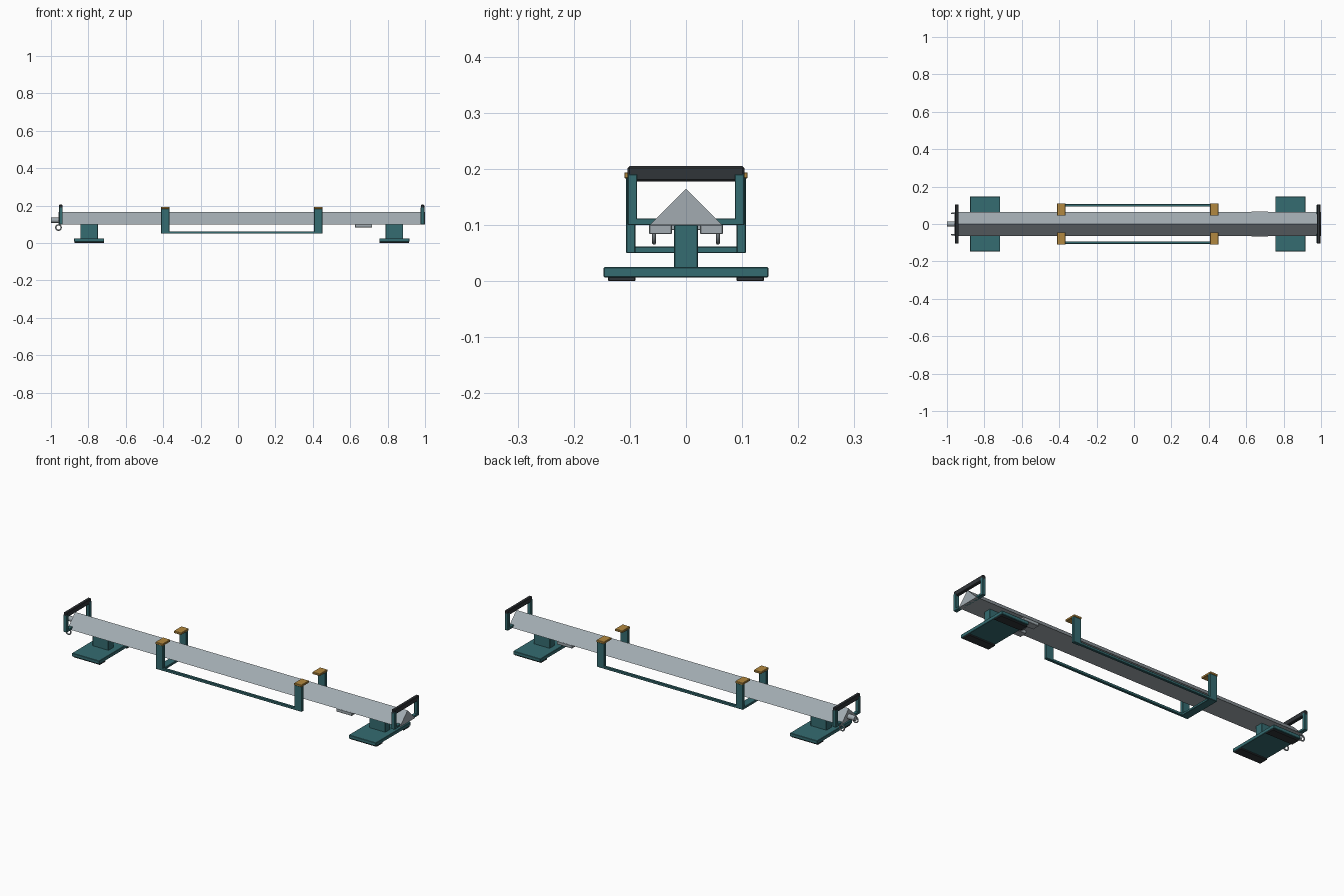
import bpy, math

if "Cube" in bpy.data.objects:
    bpy.data.objects.remove(bpy.data.objects["Cube"])


def mat(name, col):
    m = bpy.data.materials.new(name)
    m.diffuse_color = (*col, 1)
    m.use_nodes = True
    m.node_tree.nodes["Principled BSDF"].inputs["Base Color"].default_value = m.diffuse_color
    return m


TEAL = mat("teal_paint", (0.035, 0.15, 0.165))
DARK = mat("dark_rubber", (0.03, 0.035, 0.04))
GOLD = mat("amber_pad", (0.45, 0.25, 0.05))
GREY = mat("steel", (0.36, 0.41, 0.44))


def box(name, x, y, z, m, bevel=0.0015):
    """Box given by (min, max) ranges on each axis."""
    bpy.ops.mesh.primitive_cube_add(size=1, location=[sum(r) / 2 for r in (x, y, z)])
    o = bpy.context.object
    o.name = name
    o.scale = [abs(r[1] - r[0]) for r in (x, y, z)]
    bpy.ops.object.transform_apply(location=False, rotation=False, scale=True)
    o.data.materials.append(m)
    if bevel:
        b = o.modifiers.new("edge", 'BEVEL')
        b.width, b.segments = bevel, 1
    return o


def pair(name, x, y, z, m, bevel=0.0015):
    """Same box on both sides of the beam."""
    for s, side in ((-1, "front"), (1, "back")):
        box(f"{name}_{side}", x, sorted((s * y[0], s * y[1])), z, m, bevel)


def around(c, w):
    return (c - w / 2, c + w / 2)


MID = 0.02  # lengthwise centre of the beam assembly

# Triangular beam
prof = [(-0.065, 0.10), (0.065, 0.10), (0.0, 0.165)]
verts = [(x, y, z) for x in (MID - 0.98, MID + 0.98) for y, z in prof]
faces = [(2, 1, 0), (3, 4, 5)] + [(i, (i + 1) % 3, (i + 1) % 3 + 3, i + 3) for i in range(3)]
me = bpy.data.meshes.new("beam")
me.from_pydata(verts, [], [f[::-1] for f in faces])
me.materials.append(GREY)
beam = bpy.data.objects.new("beam", me)
bpy.context.collection.objects.link(beam)
bpy.context.view_layer.objects.active = beam
bpy.ops.object.select_all(action='DESELECT')
beam.select_set(True)
bpy.ops.object.mode_set(mode='EDIT')
bpy.ops.mesh.select_all(action='SELECT')
bpy.ops.mesh.normals_make_consistent(inside=False)
bpy.ops.object.mode_set(mode='OBJECT')

for s, end in ((-1, "left"), (1, "right")):
    # Foot: post, plate and rubber strips
    fx = MID + s * 0.816
    box(f"foot_post_{end}", around(fx, 0.094), (-0.021, 0.021), (0.022, 0.101), TEAL)
    box(f"foot_plate_{end}", around(fx, 0.16), (-0.147, 0.147), (0.007, 0.025), TEAL)
    pair(f"foot_rubber_{end}", around(fx, 0.158), (0.09, 0.139), (0, 0.008), DARK)

    # End handle: lower bar, uprights and dark grip
    hx = MID + s * 0.967
    box(f"handle_base_{end}", around(hx, 0.02), (-0.104, 0.104), (0.10, 0.112), TEAL)
    pair(f"handle_upright_{end}", around(hx, 0.02), (0.087, 0.104), (0.10, 0.191), TEAL)
    box(f"handle_grip_{end}", around(hx, 0.018), (-0.104, 0.104), (0.178, 0.205), DARK, 0.003)

    # Cradle uprights with amber pads
    cx = MID + s * 0.409
    pair(f"cradle_upright_{end}", around(cx, 0.043), (0.09, 0.107), (0.05, 0.186), TEAL)
    pair(f"cradle_pad_{end}", around(cx, 0.044), (0.045, 0.11), (0.183, 0.194), GOLD)

# Cradle long rails and cross bar
pair("cradle_rail", (MID - 0.43, MID + 0.43), (0.093, 0.107), (0.05, 0.063), TEAL)
box("cradle_cross_bar", around(MID - 0.409, 0.043), (-0.107, 0.107), (0.05, 0.062), TEAL)

# Clamp pads under the beam
pair("under_pad", (0.626, 0.717), (0.025, 0.066), (0.084, 0.101), GREY)
box("under_bridge", (0.65, 0.69), (-0.03, 0.03), (0.091, 0.101), GREY)

# Plug at the left end
bpy.ops.mesh.primitive_cylinder_add(vertices=24, radius=0.0135, depth=0.05,
                                    location=(-0.975, 0, 0.122), rotation=(0, math.pi / 2, 0))
plug = bpy.context.object
plug.name = "end_plug"
plug.data.materials.append(GREY)
bpy.ops.object.shade_smooth_by_angle()

# Tie rings hanging at the left end
for y, side in ((-0.057, "front"), (0.057, "back")):
    bpy.ops.mesh.primitive_torus_add(major_segments=24, minor_segments=8, major_radius=0.0145,
                                     minor_radius=0.0035, location=(-0.96, y, 0.083),
                                     rotation=(math.pi / 2, 0, 0))
    ring = bpy.context.object
    ring.name = f"tie_ring_{side}"
    ring.data.materials.append(GREY)
    bpy.ops.object.shade_smooth_by_angle()
